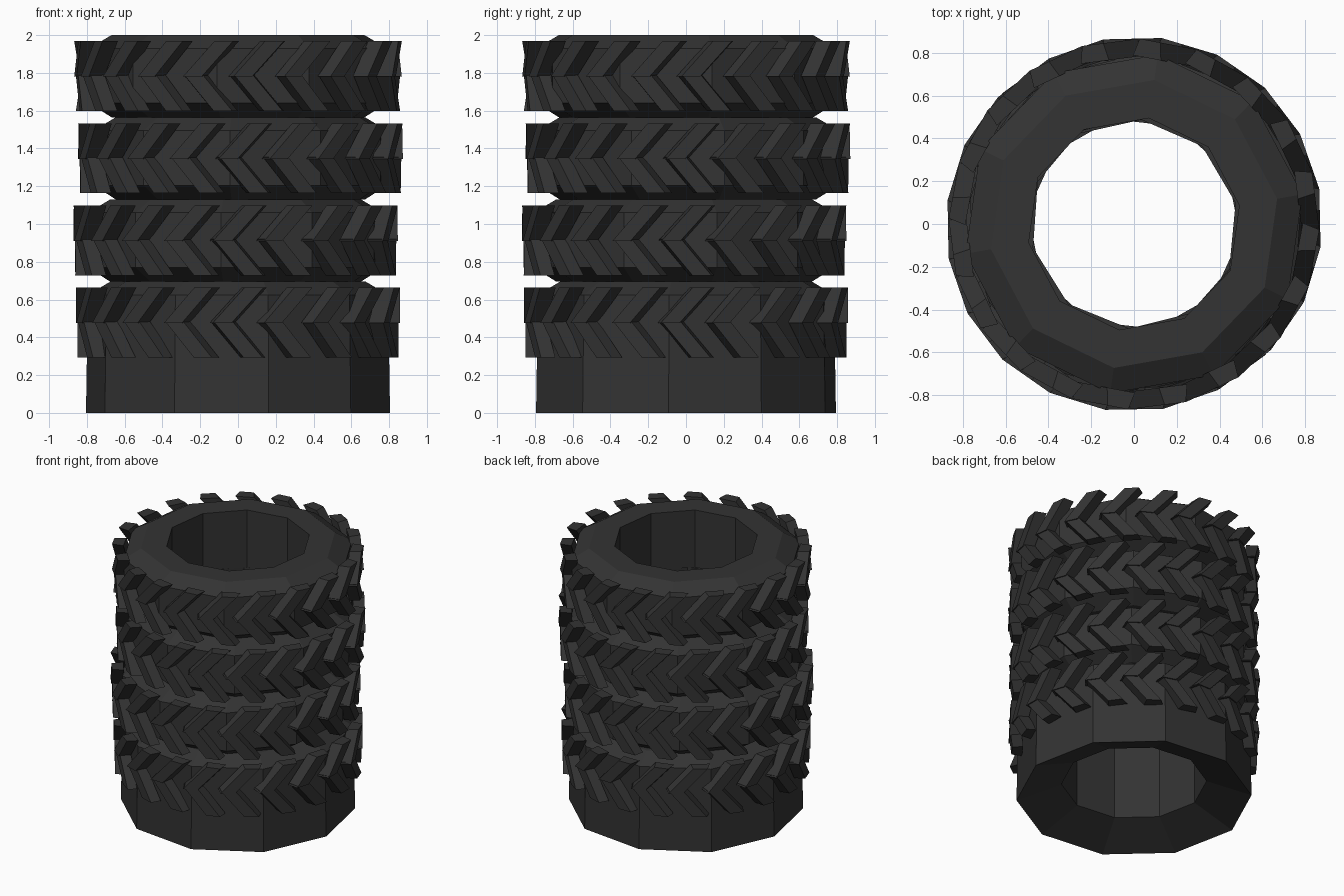
import bpy, bmesh, math

if "Cube" in bpy.data.objects:
    bpy.data.objects.remove(bpy.data.objects["Cube"])

rubber = bpy.data.materials.new("dark_rubber")
rubber.diffuse_color = (0.033, 0.033, 0.033, 1)
rubber.use_nodes = True
rubber.node_tree.nodes["Principled BSDF"].inputs["Base Color"].default_value = rubber.diffuse_color

SIDES = 10
TREADS = 20


def polar(r, deg, z):
    a = math.radians(deg)
    return (r * math.cos(a), r * math.sin(a), z)


def finish(bm, name, loc):
    bmesh.ops.recalc_face_normals(bm, faces=bm.faces[:])
    me = bpy.data.meshes.new(name)
    bm.to_mesh(me)
    bm.free()
    me.materials.append(rubber)
    ob = bpy.data.objects.new(name, me)
    ob.location = loc
    bpy.context.collection.objects.link(ob)


def tire_body(name, profile, turn, loc):
    """Closed (radius, z) profile revolved into a ten-sided ring."""
    bm = bmesh.new()
    rings = [[bm.verts.new(polar(r, turn + 360 / SIDES * i, z)) for r, z in profile]
             for i in range(SIDES)]
    n = len(profile)
    for i in range(SIDES):
        a, b = rings[i], rings[(i + 1) % SIDES]
        for j in range(n):
            k = (j + 1) % n
            bm.faces.new((a[j], a[k], b[k], b[j]))
    finish(bm, name, loc)


def tread_arm(bm, az, z_mid, z_end, sweep, r_out):
    """Thin tapered slanted bar from the chevron point to its end."""
    a = math.radians(az)
    out, tan = (math.cos(a), math.sin(a)), (-math.sin(a), math.cos(a))
    ends = []
    for z, t0 in ((z_mid, -sweep / 2), (z_end, sweep / 2)):
        ring = []
        for r, t in ((0.775, -0.066), (r_out, -0.05), (r_out, 0.05), (0.775, 0.066)):
            t += t0
            ring.append(bm.verts.new((out[0] * r + tan[0] * t, out[1] * r + tan[1] * t, z)))
        ends.append(ring)
    p, q = ends
    bm.faces.new(p)
    bm.faces.new(q)
    for i in range(4):
        j = (i + 1) % 4
        bm.faces.new((p[i], p[j], q[j], q[i]))


def chevron_treads(name, top, phase, loc):
    bm = bmesh.new()
    for i in range(TREADS):
        az = phase + 360 / TREADS * i
        tread_arm(bm, az, top - 0.22, top - 0.032, 0.17, 0.857)  # upper arm
        tread_arm(bm, az, top - 0.21, top - 0.402, 0.16, 0.849)  # lower arm
    finish(bm, name, loc)


# Stack of tires: label, top height, body rotation, tread rotation, sideways offset
stack = [("bottom", 0.695, 29.5, 0, (0, 0, 0)),
         ("lower_middle", 1.13, 12.5, 1, (-0.013, -0.01, 0)),
         ("upper_middle", 1.565, 14, 1.3, (0.013, 0.01, 0)),
         ("top", 2.0, 10, 7.3, (0, 0, 0))]

for label, top, turn, phase, loc in stack:
    profile = [(0.50, top), (0.68, top), (0.80, top - 0.07)]
    if label == "bottom":
        # lowest tire has a straight skirt down to the ground
        profile += [(0.81, 0), (0.50, 0.12)]
    else:
        profile += [(0.80, top - 0.36), (0.68, top - 0.435), (0.50, top - 0.435)]
    tire_body(label + "_tire", profile, turn, loc)
    chevron_treads(label + "_treads", top, phase, loc)
